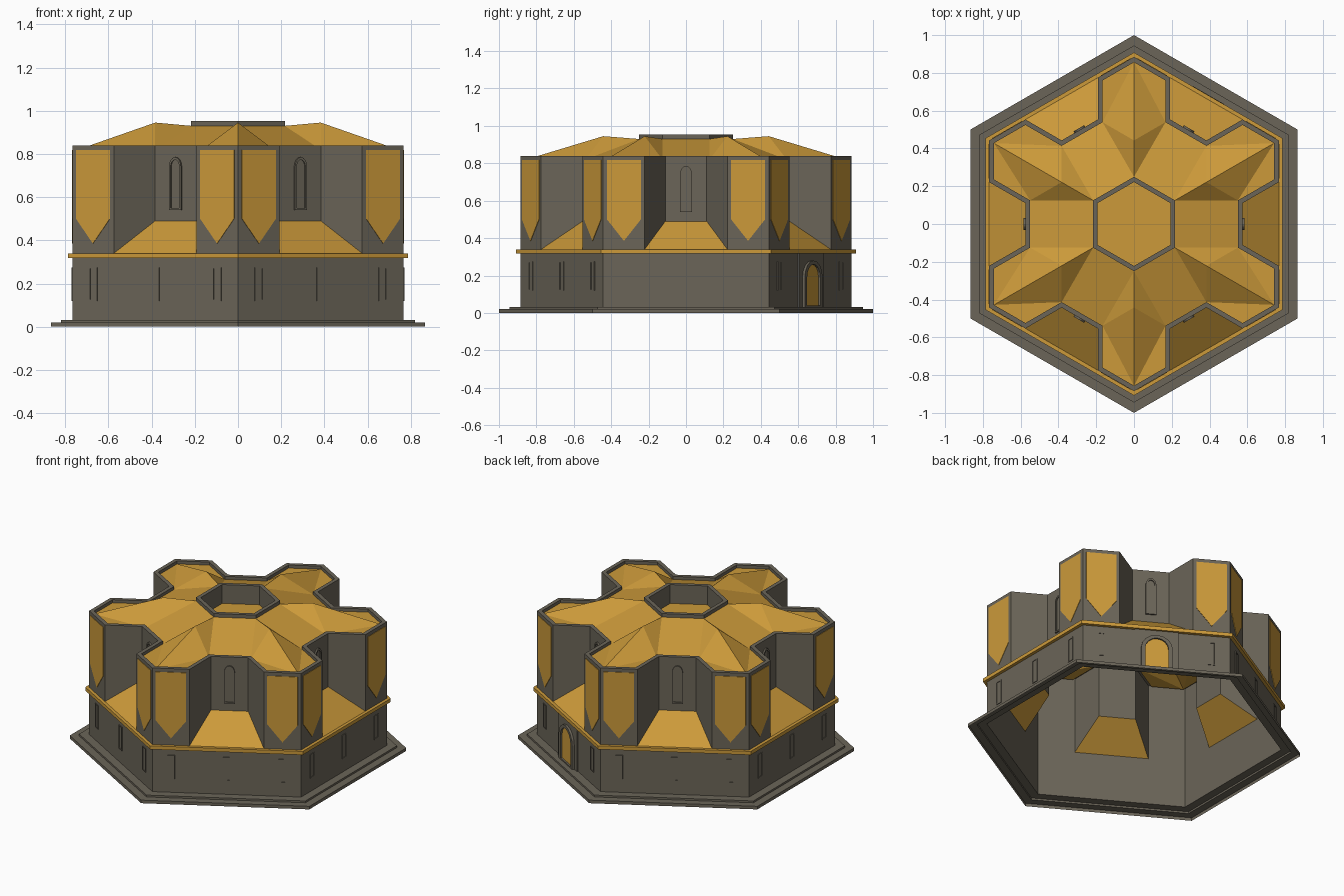
import bpy, bmesh
from math import cos, sin, pi, radians, sqrt
from mathutils import Vector, Matrix

if "Cube" in bpy.data.objects:
    bpy.data.objects.remove(bpy.data.objects["Cube"])

R = 0.885            # wall hexagon radius; everything sits on a quarter-size lattice
S = R / 4
H3 = sqrt(3) / 2


def material(name, rgb):
    m = bpy.data.materials.new(name)
    m.diffuse_color = (*rgb, 1)
    m.use_nodes = True
    m.node_tree.nodes["Principled BSDF"].inputs["Base Color"].default_value = m.diffuse_color
    return m


STONE = material("stone", (0.147, 0.130, 0.098))
GOLD = material("gold", (0.604, 0.323, 0.042))


def make(name, polys, mat):
    """Object from a list of polygons given as point lists."""
    bm = bmesh.new()
    for p in polys:
        bm.faces.new([bm.verts.new(v) for v in p])
    bmesh.ops.remove_doubles(bm, verts=bm.verts, dist=1e-5)
    me = bpy.data.meshes.new(name)
    bm.to_mesh(me)
    bm.free()
    me.materials.append(mat)
    ob = bpy.data.objects.new(name, me)
    bpy.context.collection.objects.link(ob)
    return ob


def loft(loops):
    """Quads between successive closed loops."""
    out = []
    for a, b in zip(loops, loops[1:]):
        n = len(a)
        out += [[a[i], a[(i + 1) % n], b[(i + 1) % n], b[i]] for i in range(n)]
    return out


def hexa(r, z):
    return [Vector((r * cos(radians(30 + 60 * k)), r * sin(radians(30 + 60 * k)), z)) for k in range(6)]


def polar(k, x, y, z):
    """Point in lobe k: x outward, y sideways."""
    return Matrix.Rotation(radians(30 + 60 * k), 4, 'Z') @ Vector((x, y, z))


def inset(pts, d):
    """Mitred inward offset of a counter-clockwise outline."""
    out = []
    for i, p in enumerate(pts):
        e0 = (p - pts[i - 1]).normalized()
        e1 = (pts[(i + 1) % len(pts)] - p).normalized()
        n0, n1 = Vector((-e0.y, e0.x, 0)), Vector((-e1.y, e1.x, 0))
        out.append(p + (n0 + n1) * d / (1 + n0.dot(n1)))
    return out


def at(pts, z):
    return [Vector((p.x, p.y, z)) for p in pts]


def face_frame(k, d):
    """Matrix of wall k: x along the wall, y up, z outward."""
    return Matrix.Rotation(radians(60 * k), 4, 'Z') @ Matrix(
        ((0, 0, 1, d), (1, 0, 0, 0), (0, 1, 0, 0), (0, 0, 0, 1)))


def plate(m, outline, z0, z1):
    a = [m @ Vector((x, y, z0)) for x, y in outline]
    b = [m @ Vector((x, y, z1)) for x, y in outline]
    return loft([a, b]) + [b]


def frame(m, outer, inner, z0, z1):
    def ring(o, z):
        return [m @ Vector((x, y, z)) for x, y in o]
    return loft([ring(outer, z0), ring(outer, z1), ring(inner, z1), ring(inner, z0)])


def rect(w, z0, z1, u=0):
    return [(u - w, z0), (u + w, z0), (u + w, z1), (u - w, z1)]


def arch(w, z0, spring, rise, n=8):
    return [(-w, z0), (w, z0)] + [(w * cos(pi * i / n), spring + rise * sin(pi * i / n)) for i in range(n + 1)]


# Stepped plinth and lower wall (open underneath)
make("plinth", loft([hexa(1, 0), hexa(1, 0.02), hexa(0.945, 0.02),
                     hexa(0.945, 0.032), hexa(R, 0.032)]), STONE)
make("lower_wall", loft([hexa(R, 0.032), hexa(R, 0.34)]), STONE)
make("cornice", loft([hexa(R, 0.317), hexa(0.908, 0.317), hexa(0.908, 0.34), hexa(R, 0.34)]), GOLD)

# Six-lobed upper wall with parapet; its foot rises where the bay roofs meet it
star, foot = [], []
for k in range(6):
    for x, y, z in ((2.5, -1, 0.49), (3.5, -1, 0.34), (4, 0, 0.34), (3.5, 1, 0.34), (2.5, 1, 0.49)):
        star.append(polar(k, x * S, y * H3 * S, 0))
        foot.append(polar(k, x * S, y * H3 * S, z))
inner = inset(star, 0.025)
make("upper_wall", loft([foot, at(star, 0.84), at(inner, 0.84), at(inner, 0.82)]), STONE)

# Folded main roof
roof, ring = [], hexa(0.25, 0.93)
eave = at(inner, 0.82)
for k in range(6):
    i = eave[5 * k:5 * k + 5]
    h, hn = ring[k], ring[(k + 1) % 6]
    apex = polar(k, 2 * S, 0, 0.945)
    roof += [[h, i[0], apex], [apex, i[0], i[2]], [i[0], i[1], i[2]],
             [apex, i[2], i[4]], [i[2], i[3], i[4]], [apex, i[4], h],
             [h, i[4], eave[(5 * k + 5) % 30], hn]]
make("main_roof", roof, GOLD)

# Central well
make("well_rim", loft([hexa(0.25, 0.925), hexa(0.25, 0.953), hexa(0.222, 0.953), hexa(0.222, 0.83)]), STONE)
make("well_floor", [hexa(0.222, 0.83)], GOLD)

# Sloping roofs in the bays between lobes
bays = []
for k in range(6):
    m = face_frame(k, 0)
    bays.append([m @ Vector(p) for p in ((-S, 0.34, R * H3), (S, 0.34, R * H3),
                                         (S / 2, 0.49, 3 * S * H3), (-S / 2, 0.49, 3 * S * H3))])
make("bay_roofs", bays, GOLD)

# Pointed gold panels on the outer lobe faces
panels = []
for k in range(6):
    for side in (-1, 1):
        c, w = side * 1.5 * S, S / 2 - 0.02
        panels += plate(face_frame(k, R * H3),
                        [(c - w, 0.50), (c, 0.385), (c + w, 0.50), (c + w, 0.817), (c - w, 0.817)], 0, 0.003)
make("lobe_panels", panels, GOLD)

# Arched windows on the bay walls
frames, panes = [], []
for k in range(6):
    m = face_frame(k, 3 * S * H3)
    frames += frame(m, arch(0.032, 0.54, 0.74, 0.045), arch(0.023, 0.549, 0.74, 0.033), 0, 0.01)
    panes += plate(m, arch(0.023, 0.549, 0.74, 0.033), 0, 0.003)
make("arched_window_frames", frames, STONE)
make("arched_window_panes", panes, STONE)

# Small rectangular windows in the lower wall; wall 1 has the door in the middle
slots = []
for k in range(6):
    m = face_frame(k, R * H3)
    for u in (-0.331, 0, 0.331):
        if k == 1 and u == 0:
            continue
        slots += frame(m, rect(0.022, 0.12, 0.275, u), rect(0.016, 0.126, 0.269, u), 0, 0.004)
make("slot_window_frames", slots, STONE)

# Door
m = face_frame(1, R * H3)
make("door_surround", plate(m, rect(0.13, 0.032, 0.317), 0, 0.008), STONE)
make("door_frame", frame(m, arch(0.095, 0.032, 0.19, 0.09), arch(0.07, 0.04, 0.19, 0.07), 0, 0.022), STONE)
make("door_leaf", plate(m, arch(0.07, 0.04, 0.19, 0.07), 0, 0.011), GOLD)
